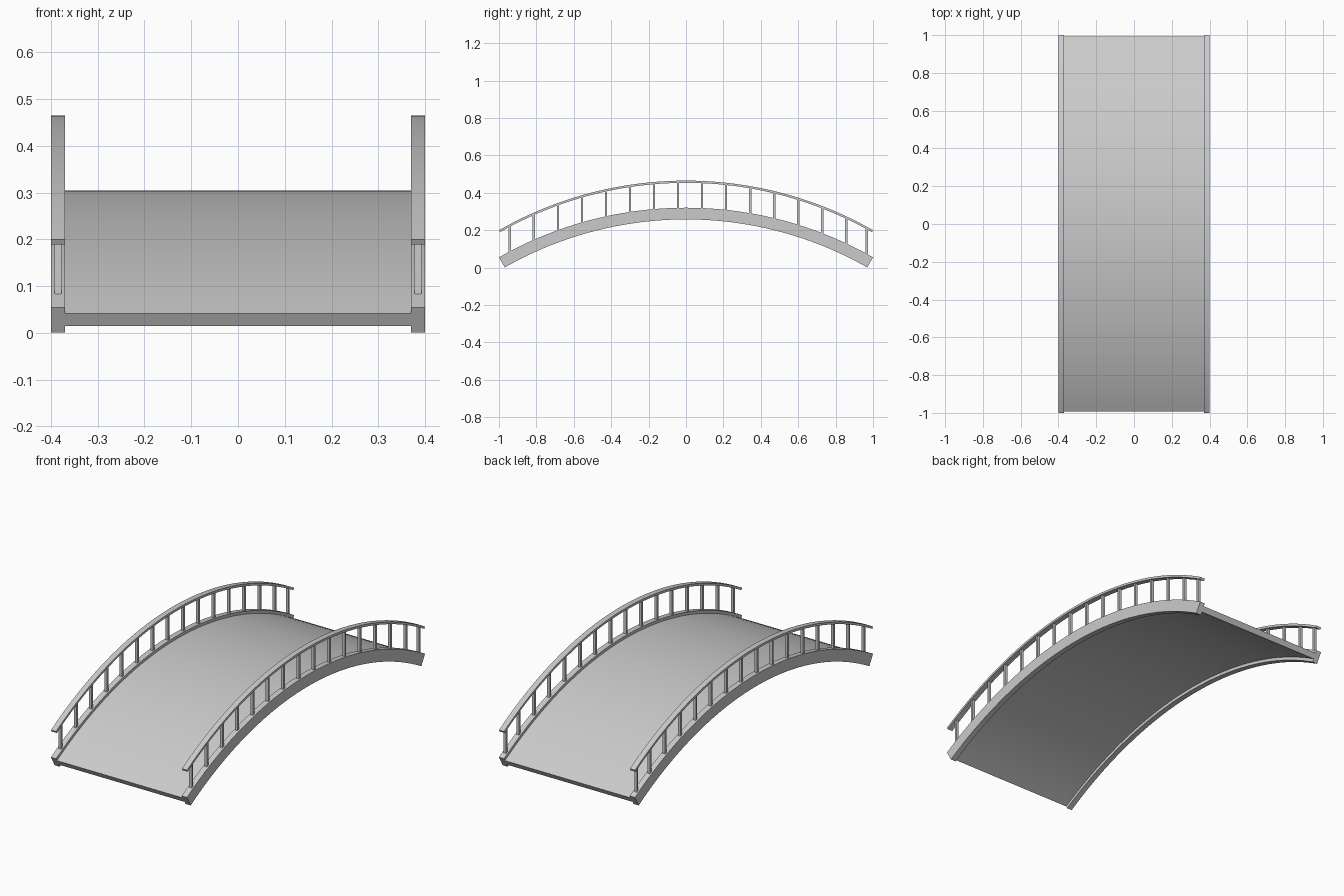
import bpy, math

cube = bpy.data.objects.get("Cube")
if cube:
    bpy.data.objects.remove(cube, do_unlink=True)

CENTRE_Z, R_TOP = -1.699, 2.019     # arch centre height and radius
HALF_ANGLE = math.asin(1 / R_TOP)
SEGMENTS = 48
RAIL_LIFT = 0.145

grey = bpy.data.materials.new("plain grey")
grey.use_nodes = True
colour = (0.6, 0.6, 0.6, 1)
grey.diffuse_color = colour
grey.node_tree.nodes["Principled BSDF"].inputs["Base Color"].default_value = colour


def add_mesh(name, verts, faces):
    mesh = bpy.data.meshes.new(name)
    mesh.from_pydata(verts, [], faces)
    mesh.materials.append(grey)
    obj = bpy.data.objects.new(name, mesh)
    bpy.context.collection.objects.link(obj)
    return obj


def arch(name, x0, x1, r0, r1, lift=0):
    """Sweep a rectangular section along the arch."""
    verts, faces = [], []
    for i in range(SEGMENTS + 1):
        a = HALF_ANGLE * (2 * i / SEGMENTS - 1)
        for x, r in ((x0, r0), (x1, r0), (x1, r1), (x0, r1)):
            verts.append((x, r * math.sin(a), CENTRE_Z + lift + r * math.cos(a)))
    for i in range(SEGMENTS):
        for k in range(4):
            a, b = 4 * i + k, 4 * i + (k + 1) % 4
            faces.append((a, a + 4, b + 4, b))
    last = 4 * SEGMENTS
    faces += [(0, 1, 2, 3), (last + 3, last + 2, last + 1, last)]
    obj = add_mesh(name, verts, faces)
    bpy.ops.object.select_all(action='DESELECT')
    obj.select_set(True)
    bpy.context.view_layer.objects.active = obj
    bpy.ops.object.shade_smooth_by_angle(angle=math.radians(30))
    return obj


def surface_z(y, r):
    return CENTRE_Z + math.sqrt(r * r - y * y)


def posts(name, x):
    """Row of upright balusters between side beam and handrail."""
    verts, faces = [], []
    rows = [-0.942 + 0.1285 * i for i in range(15)] + [0.967]
    for y in rows:
        n = len(verts)
        z0 = surface_z(y, R_TOP) - 0.006
        z1 = surface_z(y, R_TOP) + RAIL_LIFT - 0.008
        for z in (z0, z1):
            for sx, sy in ((-1, -1), (1, -1), (1, 1), (-1, 1)):
                verts.append((x + sx * 0.0075, y + sy * 0.006, z))
        faces += [(n + 3, n + 2, n + 1, n), (n + 4, n + 5, n + 6, n + 7)]
        for k in range(4):
            j = (k + 1) % 4
            faces.append((n + k, n + j, n + j + 4, n + k + 4))
    return add_mesh(name, verts, faces)


# Curved walkway
arch("deck", -0.37, 0.37, 1.973, 2.004)

# Beams, handrails and balusters on both sides
for side, s in (("left", 1), ("right", -1)):
    x0, x1 = sorted((s * 0.37, s * 0.4))
    arch(side + "_beam", x0, x1, 1.9565, R_TOP)
    arch(side + "_handrail", x0, x1, R_TOP - 0.012, R_TOP, RAIL_LIFT)
    posts(side + "_posts", s * 0.3845)
